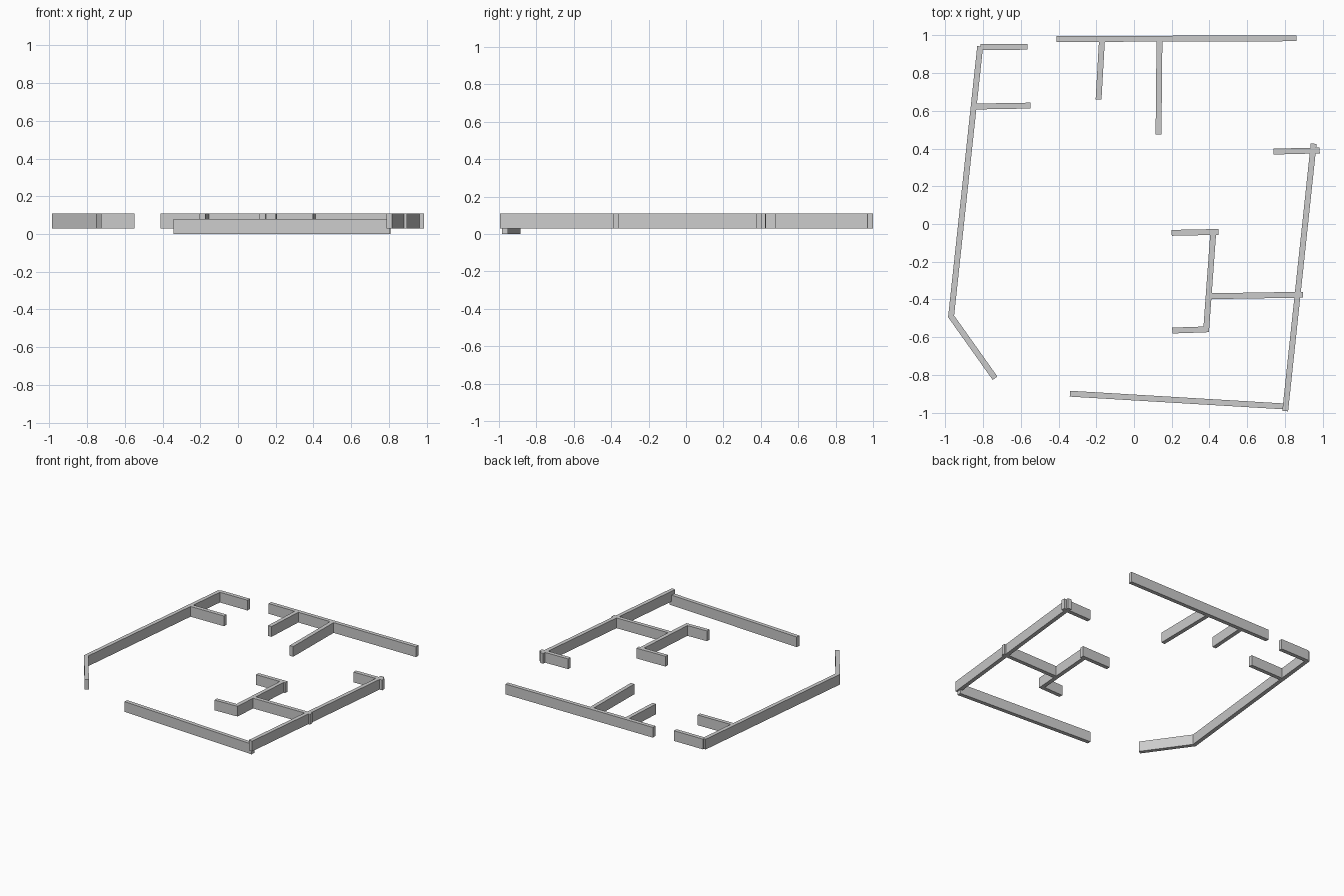
import bpy
from mathutils import Vector

if "Cube" in bpy.data.objects:
    bpy.data.objects.remove(bpy.data.objects["Cube"])

THICK = 0.031
Z0, HEIGHT = 0.03, 0.08


def wall(name, *points, z=Z0, t=THICK):
    """Wall following a centre line, mitred where it bends."""
    pts = [Vector(p) for p in points]
    dirs = [(b - a).normalized() for a, b in zip(pts, pts[1:])]
    left, right = [], []
    for i, p in enumerate(pts):
        d0, d1 = dirs[max(i - 1, 0)], dirs[min(i, len(dirs) - 1)]
        n0 = Vector((-d0.y, d0.x))
        n = (n0 + Vector((-d1.y, d1.x))).normalized()
        off = n * (t / 2 / n.dot(n0))
        left.append(p + off)
        right.append(p - off)
    k = len(pts)
    verts = [(v.x, v.y, h) for h in (z, z + HEIGHT) for v in right + left]
    R, L, U = 0, k, 2 * k
    faces = [(0, L, L + U, U), (k - 1, k - 1 + U, L + k - 1 + U, L + k - 1)]
    for i in range(k - 1):
        j = i + 1
        faces += [(i, L + i, L + j, j)[::1],
                  (U + i, U + j, U + L + j, U + L + i),
                  (i, j, U + j, U + i),
                  (L + j, L + i, U + L + i, U + L + j)]
    me = bpy.data.meshes.new(name)
    me.from_pydata(verts, [], faces)
    me.update()
    ob = bpy.data.objects.new(name, me)
    bpy.context.collection.objects.link(ob)
    return ob


# Left side: long bent outer wall and its two short partitions
wall("left_outer_wall", (-0.816, 0.942), (-0.97, -0.49), (-0.737, -0.818))
wall("left_back_stub", (-0.815, 0.938), (-0.565, 0.94))
wall("left_partition", (-0.845, 0.623), (-0.55, 0.628))

# Back wall with two partitions
wall("back_outer_wall", (-0.41, 0.981), (0.862, 0.985))
wall("back_partition_short", (-0.17, 0.975), (-0.188, 0.66))
wall("back_partition_long", (0.135, 0.975), (0.13, 0.475))

# Right side: long outer wall and stub
wall("right_outer_wall", (0.953, 0.426), (0.802, -0.992))
wall("right_stub", (0.74, 0.384), (0.985, 0.39))

# Inner room walls
wall("inner_cross_wall", (0.40, -0.383), (0.896, -0.375))
wall("inner_room_wall", (0.42, -0.05), (0.382, -0.572))
wall("inner_back_stub", (0.20, -0.047), (0.448, -0.042))
wall("inner_front_stub", (0.203, -0.565), (0.385, -0.559))

# Front wall sits lower than the rest
wall("front_outer_wall", (-0.34, -0.90), (0.807, -0.968), z=0.0)
